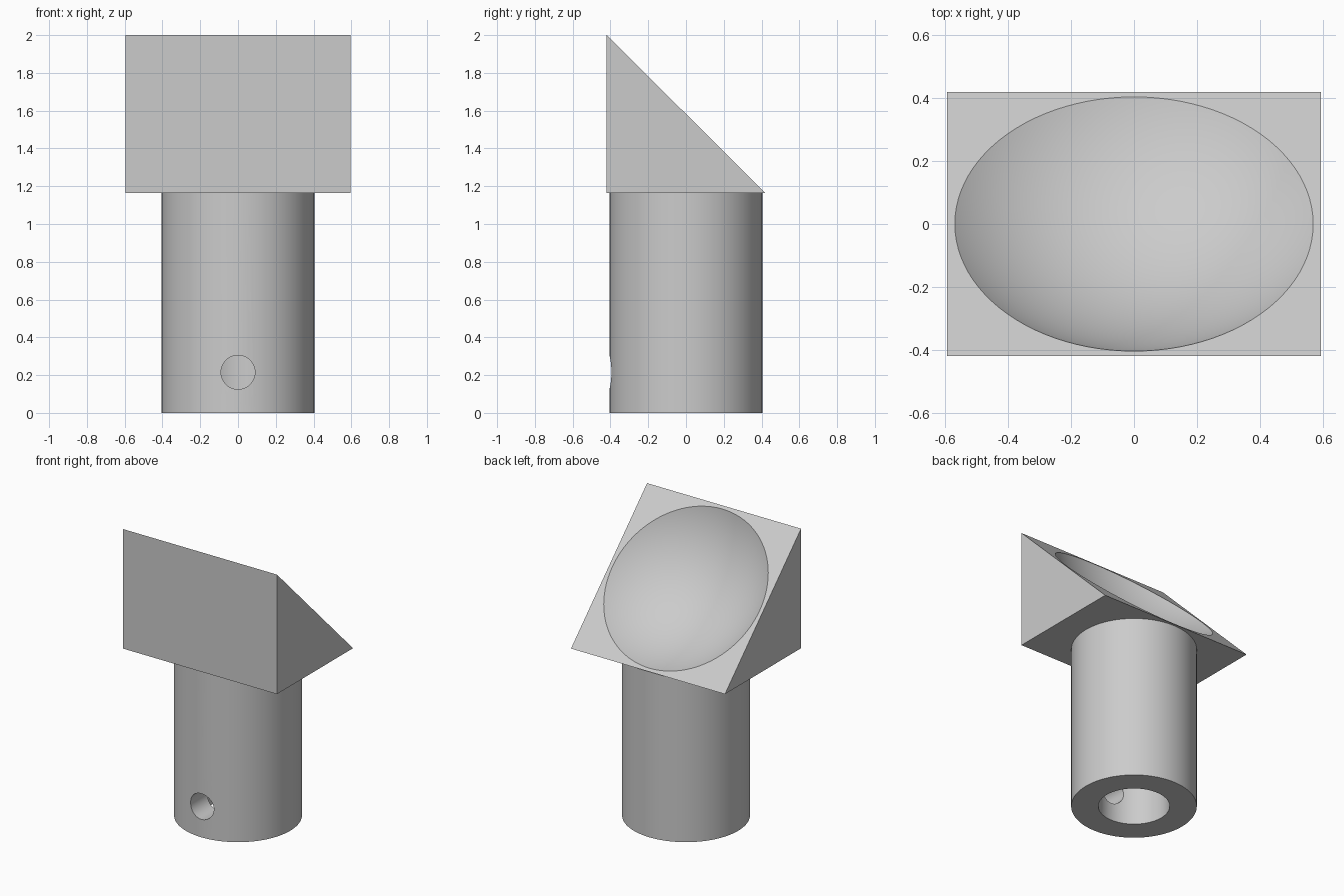
import bpy, bmesh, math
from mathutils import Vector

cube = bpy.data.objects.get("Cube")
if cube:
    bpy.data.objects.remove(cube, do_unlink=True)

WIDTH, DEPTH = 1.19, 0.84
BASE, TOP = 1.165, 2.0
POST_R, BORE_R, BORE_DEPTH = 0.405, 0.23, 0.7
DISH_R, SPHERE_R = 0.57, 0.87

grey = bpy.data.materials.new("plain_grey")
grey.use_nodes = True
grey.diffuse_color = (0.6, 0.6, 0.6, 1)
grey.node_tree.nodes["Principled BSDF"].inputs["Base Color"].default_value = grey.diffuse_color


def cylinder(name, radius, start, end, sides=96):
    """Closed cylinder between two points."""
    start, end = Vector(start), Vector(end)
    axis = end - start
    bpy.ops.mesh.primitive_cylinder_add(
        vertices=sides, radius=radius, depth=axis.length, location=(start + end) / 2,
        rotation=axis.to_track_quat('Z', 'Y').to_euler())
    obj = bpy.context.object
    obj.name = name
    return obj


def cut(target, cutter):
    """Subtract the cutter, then remove it."""
    mod = target.modifiers.new("cut", 'BOOLEAN')
    mod.operation = 'DIFFERENCE'
    mod.solver = 'EXACT'
    mod.object = cutter
    select(target)
    bpy.ops.object.modifier_apply(modifier=mod.name)
    bpy.data.objects.remove(cutter, do_unlink=True)


def select(obj):
    bpy.ops.object.select_all(action='DESELECT')
    obj.select_set(True)
    bpy.context.view_layer.objects.active = obj


def finish(obj):
    obj.data.materials.clear()
    obj.data.materials.append(grey)
    select(obj)
    bpy.ops.object.shade_smooth_by_angle(angle=math.radians(20))


# Hollow post with a screw hole in the front
post = cylinder("post", POST_R, (0, 0, 0), (0, 0, BASE))
cut(post, cylinder("bore_cutter", BORE_R, (0, 0, -0.1), (0, 0, BORE_DEPTH)))
cut(post, cylinder("hole_cutter", 0.09, (0, -0.6, 0.215), (0, -0.1, 0.215), 48))
finish(post)

# Wedge head: triangular profile extruded across the width
bm = bmesh.new()
profile = [(-DEPTH / 2, BASE), (DEPTH / 2, BASE), (-DEPTH / 2, TOP)]
face = bm.faces.new([bm.verts.new((-WIDTH / 2, y, z)) for y, z in profile])
side = bmesh.ops.extrude_face_region(bm, geom=[face])
bmesh.ops.translate(bm, vec=(WIDTH, 0, 0),
                    verts=[g for g in side["geom"] if isinstance(g, bmesh.types.BMVert)])
bmesh.ops.recalc_face_normals(bm, faces=bm.faces)
mesh = bpy.data.meshes.new("wedge_head")
bm.to_mesh(mesh)
bm.free()
head = bpy.data.objects.new("wedge_head", mesh)
bpy.context.collection.objects.link(head)

# Shallow round dish sunk into the slope
normal = Vector((0, TOP - BASE, DEPTH)).normalized()
centre = Vector((0, 0, (BASE + TOP) / 2))
lift = math.sqrt(SPHERE_R ** 2 - DISH_R ** 2)
bpy.ops.mesh.primitive_uv_sphere_add(
    segments=96, ring_count=64, radius=SPHERE_R, location=centre + normal * lift,
    rotation=normal.to_track_quat('Z', 'Y').to_euler())
cut(head, bpy.context.object)
finish(head)
